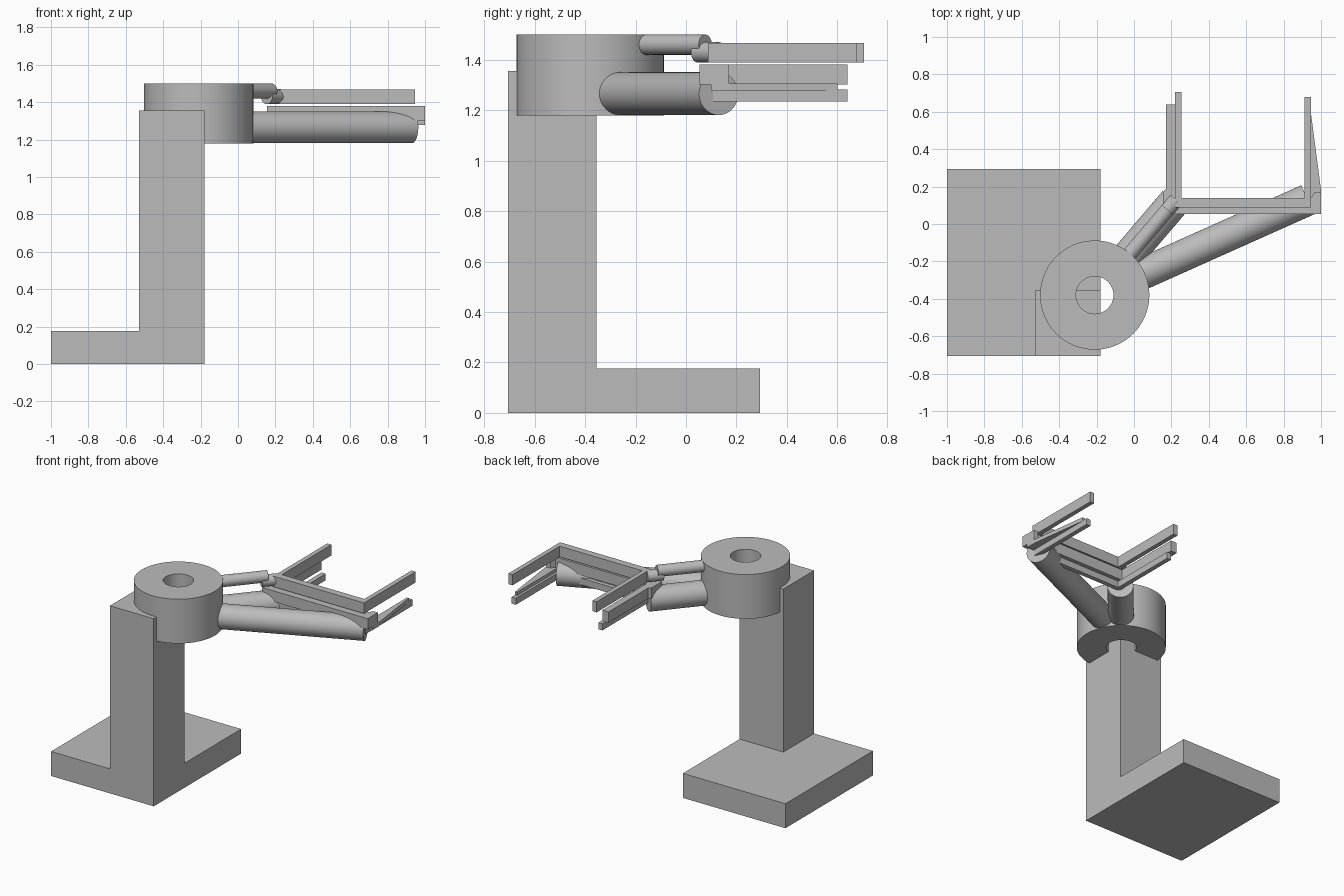
import bpy, bmesh, math
from mathutils import Vector

if "Cube" in bpy.data.objects:
    bpy.data.objects.remove(bpy.data.objects["Cube"])

mat = bpy.data.materials.new("plain grey")
mat.diffuse_color = (0.5, 0.5, 0.5, 1)
mat.use_nodes = True
mat.node_tree.nodes["Principled BSDF"].inputs["Base Color"].default_value = mat.diffuse_color


def finish(name, bm, smooth=False):
    bmesh.ops.recalc_face_normals(bm, faces=bm.faces[:])
    me = bpy.data.meshes.new(name)
    bm.to_mesh(me)
    bm.free()
    ob = bpy.data.objects.new(name, me)
    bpy.context.collection.objects.link(ob)
    me.materials.append(mat)
    if smooth:
        bpy.ops.object.select_all(action='DESELECT')
        ob.select_set(True)
        bpy.context.view_layer.objects.active = ob
        bpy.ops.object.shade_smooth_by_angle(angle=math.radians(35))
    return ob


def prism(name, outline, z0, z1):
    """Extrude a flat outline between two heights."""
    bm = bmesh.new()
    f = bm.faces.new([bm.verts.new((x, y, z0)) for x, y in outline])
    g = bmesh.ops.extrude_face_region(bm, geom=[f])
    vs = [v for v in g["geom"] if isinstance(v, bmesh.types.BMVert)]
    bmesh.ops.translate(bm, verts=vs, vec=(0, 0, z1 - z0))
    return finish(name, bm)


def box(name, x0, x1, y0, y1, z0, z1):
    return prism(name, [(x0, y0), (x1, y0), (x1, y1), (x0, y1)], z0, z1)


def rod(name, a, b, r):
    a, b = Vector(a), Vector(b)
    bm = bmesh.new()
    bmesh.ops.create_cone(bm, cap_ends=True, segments=64, radius1=r, radius2=r,
                          depth=(b - a).length)
    q = (b - a).to_track_quat('Z', 'Y')
    for v in bm.verts:
        v.co = q @ v.co + (a + b) / 2
    return finish(name, bm, True)


def ring(name, cx, cy, r0, r1, z0, z1, n=96):
    bm = bmesh.new()
    loops = []
    for r, z in ((r0, z0), (r1, z0), (r1, z1), (r0, z1)):
        loops.append([bm.verts.new((cx + r * math.cos(t * math.tau / n),
                                    cy + r * math.sin(t * math.tau / n), z)) for t in range(n)])
    for k in range(4):
        a, b = loops[k], loops[(k + 1) % 4]
        for i in range(n):
            j = (i + 1) % n
            bm.faces.new((a[i], a[j], b[j], b[i]))
    return finish(name, bm, True)


# base plate with a round through-hole
base = box("base_plate", -1, -0.18, -0.705, 0.293, 0, 0.177)
cutter = rod("hole_cutter", (-0.592, -0.115, -0.1), (-0.592, -0.115, 0.3), 0.134)
cutter.hide_render = True
cutter.hide_viewport = True
mod = base.modifiers.new("hole", 'BOOLEAN')
mod.operation = 'DIFFERENCE'
mod.solver = 'EXACT'
mod.object = cutter

# column and hub drum
box("column", -0.53, -0.18, -0.705, -0.355, 0.1, 1.355)
CX, CY = -0.21, -0.38
ring("hub_drum", CX, CY, 0.1, 0.292, 1.18, 1.5)


# arms radiating from the hub
def arm(name, deg, d0, d1, z, r):
    c, s = math.cos(math.radians(deg)), math.sin(math.radians(deg))
    rod(name, (CX + d0 * c, CY + d0 * s, z), (CX + d1 * c, CY + d1 * s, z), r)


arm("long_arm", 24.1, 0.2, 1.248, 1.266, 0.085)
arm("short_lower_arm", 49.5, 0.2, 0.66, 1.266, 0.085)
arm("short_upper_arm", 49.5, 0.2, 0.6, 1.46, 0.04)
arm("upper_arm_tip", 49.5, 0.56, 0.67, 1.43, 0.04)

# top fork
prism("top_fork", [(0.22, 0.088), (0.945, 0.088), (0.945, 0.678), (0.912, 0.678),
                   (0.912, 0.14), (0.253, 0.14), (0.253, 0.705), (0.22, 0.705)], 1.39, 1.467)
# middle bar with left leg
prism("middle_fork", [(0.155, 0.053), (1, 0.053), (1, 0.17), (0.965, 0.17), (0.945, 0.14),
                      (0.22, 0.14), (0.22, 0.64), (0.172, 0.64), (0.172, 0.19),
                      (0.155, 0.17)], 1.303, 1.381)
# lower fork
prism("lower_fork", [(0.22, 0.108), (0.945, 0.108), (0.945, 0.64), (0.912, 0.64),
                     (0.912, 0.14), (0.253, 0.14), (0.253, 0.64), (0.22, 0.64)], 1.235, 1.282)
# thin gusset beside the right leg
prism("right_gusset", [(0.93, 0.1), (1, 0.1), (1, 0.18), (0.945, 0.6), (0.93, 0.6)], 1.278, 1.306)
